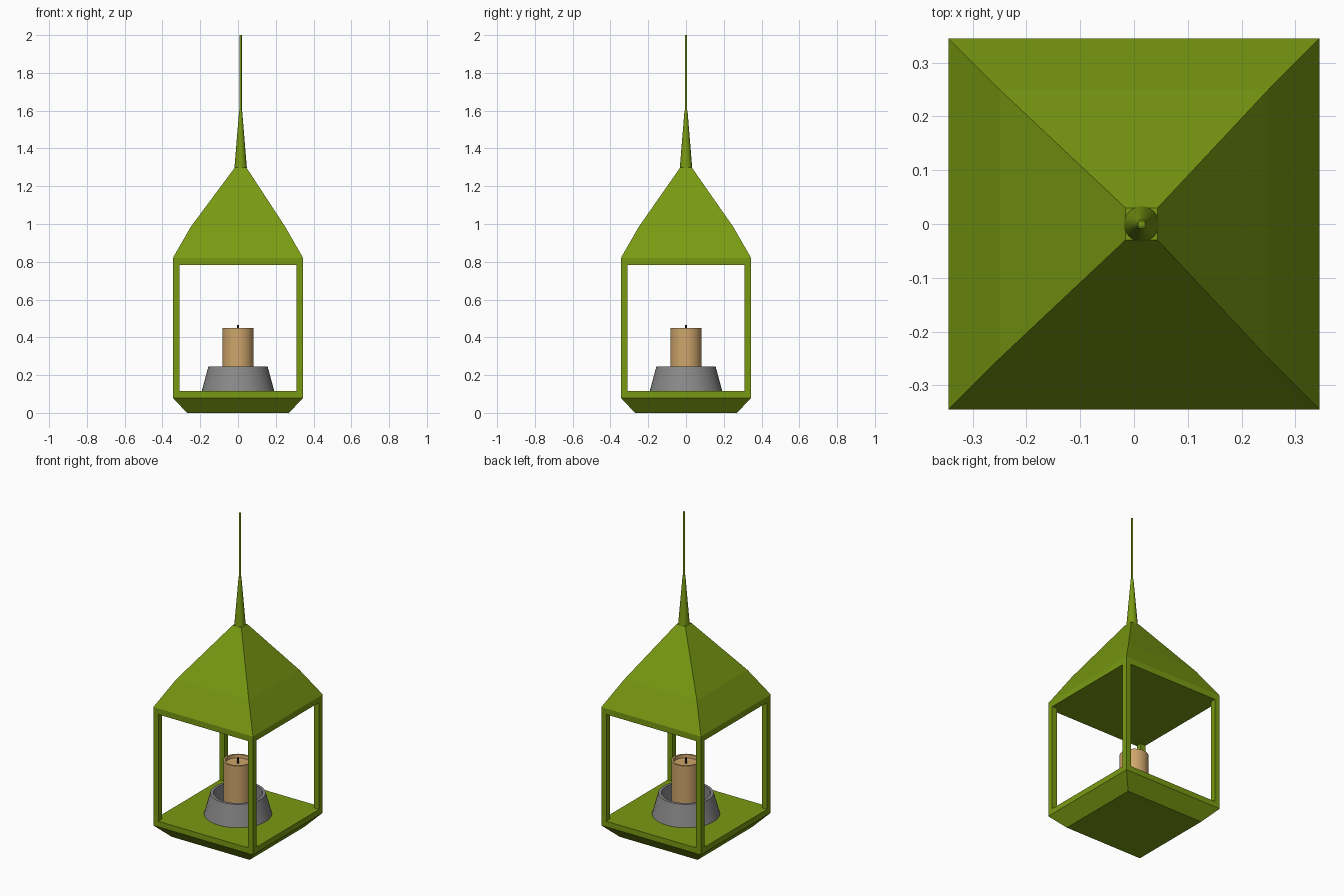
import bpy
import bmesh
from math import cos, sin, pi, radians

old = bpy.data.objects.get("Cube")
if old:
    bpy.data.objects.remove(old, do_unlink=True)


def material(name, rgb):
    m = bpy.data.materials.new(name)
    m.use_nodes = True
    colour = (*rgb, 1)
    m.diffuse_color = colour
    m.node_tree.nodes["Principled BSDF"].inputs["Base Color"].default_value = colour
    return m


GREEN = material("leaf green", (0.19, 0.32, 0.006))
WAX = material("tan wax", (0.62, 0.38, 0.15))
GREY = material("dish grey", (0.25, 0.25, 0.25))
BLACK = material("wick black", (0.02, 0.02, 0.02))


def loft(name, rings, mat, smooth=False):
    """Skin a stack of rings with equal point counts and cap both ends."""
    bm = bmesh.new()
    loops = [[bm.verts.new(p) for p in ring] for ring in rings]
    n = len(loops[0])
    for a, b in zip(loops, loops[1:]):
        for i in range(n):
            j = (i + 1) % n
            bm.faces.new((a[i], a[j], b[j], b[i]))
    bm.faces.new(loops[0][::-1])
    bm.faces.new(loops[-1])
    bmesh.ops.recalc_face_normals(bm, faces=bm.faces)
    mesh = bpy.data.meshes.new(name)
    bm.to_mesh(mesh)
    bm.free()
    mesh.materials.append(mat)
    obj = bpy.data.objects.new(name, mesh)
    bpy.context.collection.objects.link(obj)
    if smooth:
        bpy.ops.object.select_all(action="DESELECT")
        obj.select_set(True)
        bpy.context.view_layer.objects.active = obj
        bpy.ops.object.shade_smooth_by_angle(angle=radians(35))
    return obj


def square(half, z, cx=0, cy=0):
    return [(cx + sx * half, cy + sy * half, z)
            for sx, sy in ((-1, -1), (1, -1), (1, 1), (-1, 1))]


def lathe(name, profile, mat, cx=0, sides=32):
    rings = [[(cx + r * cos(2 * pi * i / sides), r * sin(2 * pi * i / sides), z)
              for i in range(sides)] for r, z in profile]
    return loft(name, rings, mat, smooth=True)


HALF, POST = 0.345, 0.0175
FLOOR, CEILING = 0.115, 0.783
TIP_X = 0.014

# Tapered base with floor
loft("base", [square(0.27, 0), square(HALF, 0.08), square(HALF, FLOOR)], GREEN)

# Corner posts
for sx, side in ((-1, "right"), (1, "left")):
    for sy, end in ((-1, "front"), (1, "back")):
        c = HALF - POST
        loft(f"{end}_{side}_post",
             [square(POST, z, sx * c, sy * c) for z in (FLOOR, CEILING)], GREEN)

# Roof with top rail and a slight kink in the slope
loft("roof", [square(HALF, CEILING), square(HALF, 0.82),
              square(0.25, 0.985), square(0.03, 1.3, TIP_X)], GREEN)

# Spire and hanging rod
lathe("spire", [(0.033, 1.295), (0.008, 1.6)], GREEN, TIP_X, 24)
lathe("hanging_rod", [(0.006, 1.59), (0.006, 2.0)], GREEN, TIP_X, 12)

# Hollow candle dish
lathe("candle_dish", [(0.192, FLOOR), (0.157, 0.245), (0.14, 0.245),
                      (0.14, 0.135)], GREY, sides=48)

# Candle with a sunken top, and its wick
lathe("candle", [(0.083, 0.13), (0.083, 0.45), (0.072, 0.45),
                 (0.07, 0.43)], WAX)
lathe("wick", [(0.005, 0.425), (0.005, 0.465)], BLACK, sides=10)
